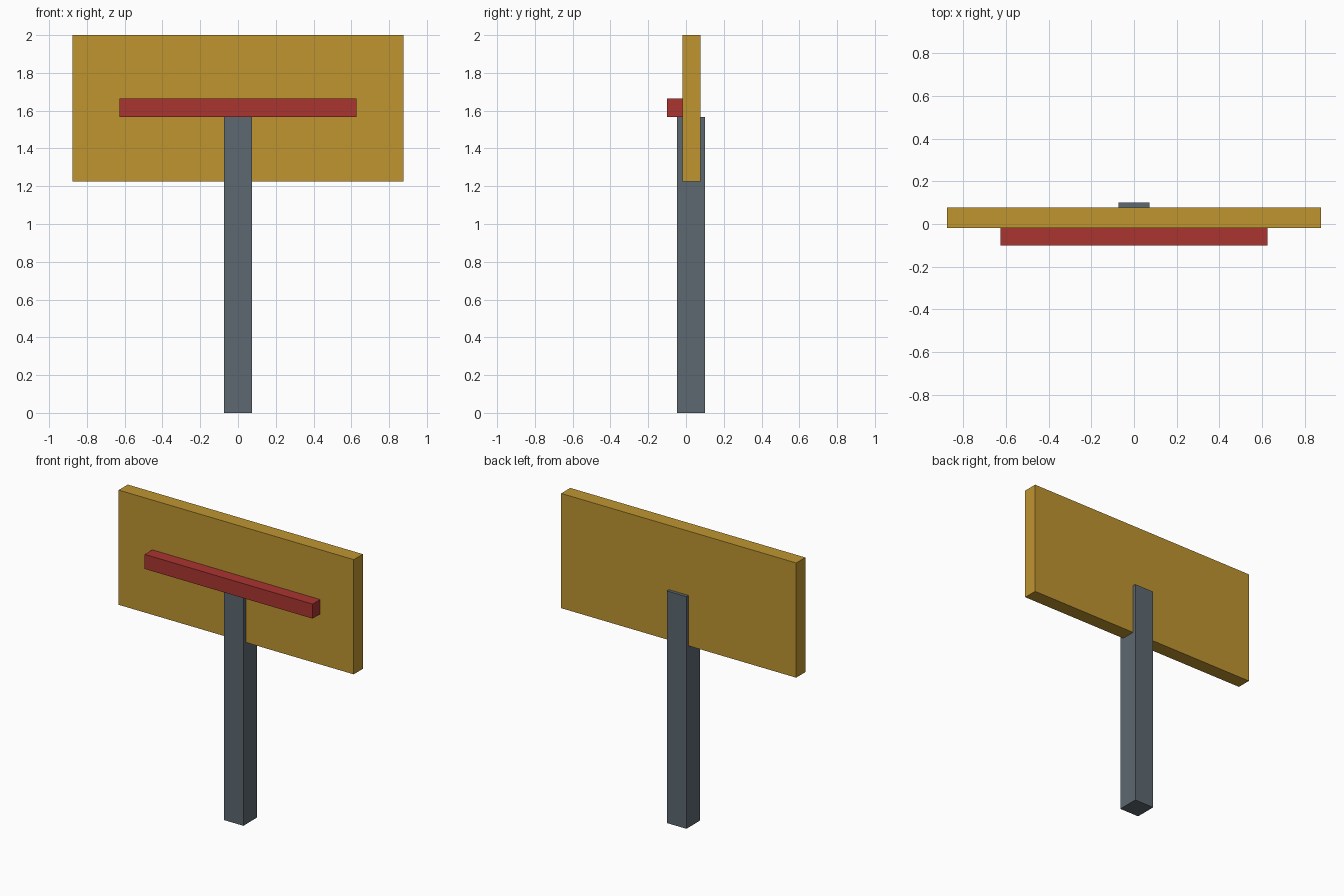
import bpy

if "Cube" in bpy.data.objects:
    bpy.data.objects.remove(bpy.data.objects["Cube"])


def material(name, color):
    mat = bpy.data.materials.new(name)
    mat.diffuse_color = (*color, 1.0)
    mat.use_nodes = True
    mat.node_tree.nodes["Principled BSDF"].inputs["Base Color"].default_value = mat.diffuse_color
    return mat


def box(name, x, y, z, mat):
    """Box from (min, max) ranges on each axis."""
    ranges = (x, y, z)
    bpy.ops.mesh.primitive_cube_add(size=1, location=[(a + b) / 2 for a, b in ranges])
    obj = bpy.context.object
    obj.name = name
    obj.scale = [b - a for a, b in ranges]
    bpy.ops.object.transform_apply(location=False, rotation=False, scale=True)
    obj.data.materials.append(mat)
    return obj


slate = material("slate_grey", (0.11, 0.14, 0.16))
gold = material("gold", (0.52, 0.30, 0.03))
red = material("red", (0.40, 0.035, 0.03))

# Upright post, passing through the board
box("post", (-0.073, 0.073), (-0.047, 0.1), (0, 1.566), slate)

# Wide sign board
box("sign_board", (-0.877, 0.877), (-0.019, 0.078), (1.226, 2.0), gold)

# Horizontal stripe on the front, resting on the post top
box("front_bar", (-0.627, 0.627), (-0.1, -0.002), (1.566, 1.664), red)
